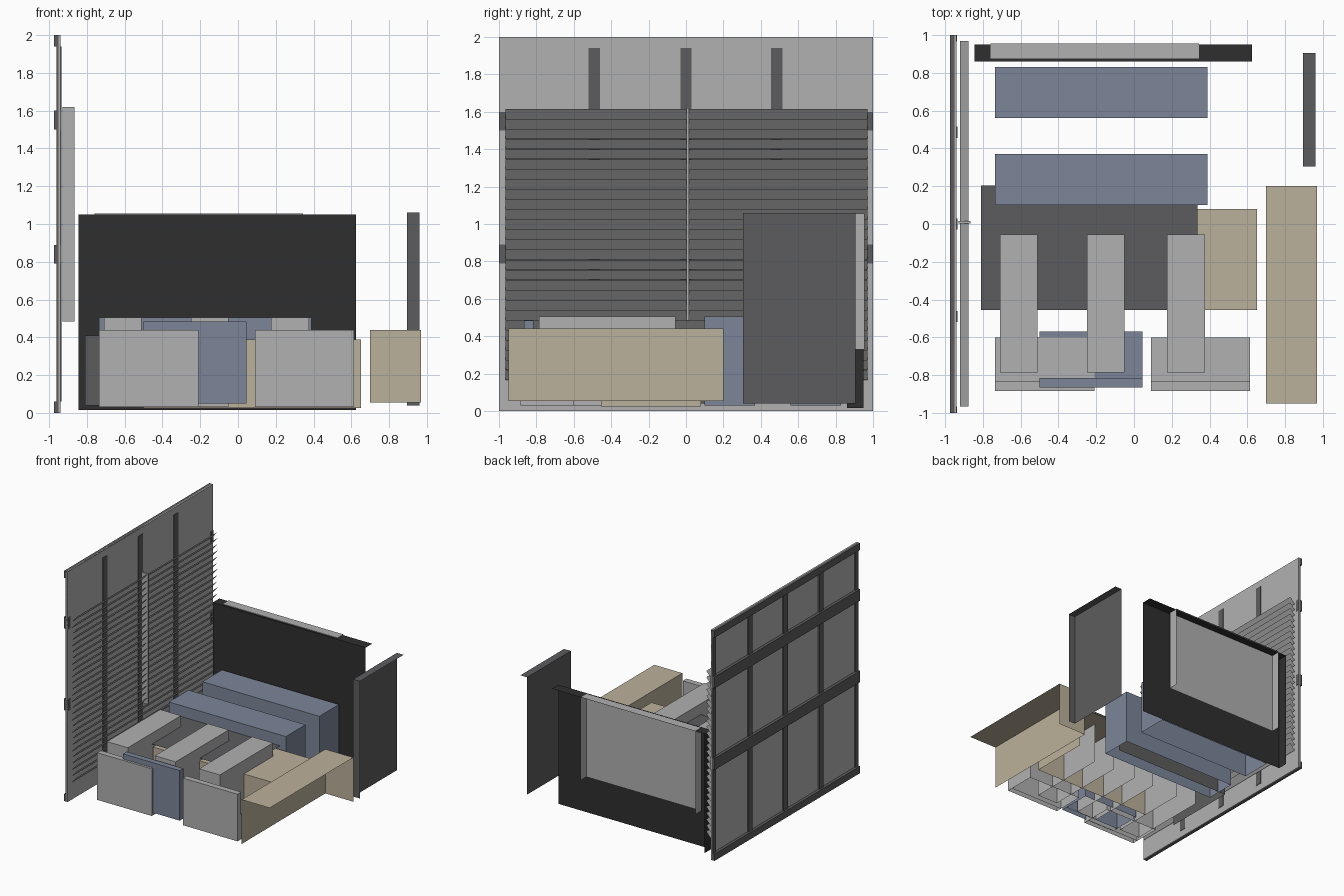
import bpy, bmesh

if "Cube" in bpy.data.objects:
    bpy.data.objects.remove(bpy.data.objects["Cube"])


def mat(name, r, g, b):
    m = bpy.data.materials.new(name)
    m.diffuse_color = (r, g, b, 1)
    m.use_nodes = True
    m.node_tree.nodes["Principled BSDF"].inputs["Base Color"].default_value = m.diffuse_color
    return m


LIGHT = mat("light_grey", .44, .44, .44)
DARK = mat("dark_grey", .108, .108, .113)
BLACK = mat("near_black", .028, .028, .028)
BLUE = mat("slate_blue", .20, .235, .315)
BEIGE = mat("beige", .50, .44, .325)

# corner order for each box side, corner index = 4*x + 2*y + z
SIDES = {"left": (0, 1, 3, 2), "right": (4, 6, 7, 5), "front": (0, 4, 5, 1),
         "back": (2, 3, 7, 6), "bottom": (0, 2, 6, 4), "top": (1, 5, 7, 3)}
ALL = tuple(SIDES)
NO_FLOOR = ("left", "right", "front", "back", "top")


def finish(name, bm, material):
    me = bpy.data.meshes.new(name)
    bm.to_mesh(me)
    bm.free()
    ob = bpy.data.objects.new(name, me)
    me.materials.append(material)
    bpy.context.collection.objects.link(ob)
    return ob


def box(name, material, x, y, z, sides=ALL):
    """Box between given ranges; only the listed sides are built."""
    bm = bmesh.new()
    v = [bm.verts.new((a, b, c)) for a in x for b in y for c in z]
    for s in sides:
        bm.faces.new([v[i] for i in SIDES[s]])
    for q in [q for q in bm.verts if not q.link_faces]:
        bm.verts.remove(q)
    return finish(name, bm, material)


# window wall: pane, rails, mullions, end clips
box("window_pane", LIGHT, (-.95, -.939), (-1, 1), (0, 2))
for n, (z0, z1) in enumerate(((0, .06), (1.94, 2))):
    box(f"window_end_rail_{n}", DARK, (-.975, -.94), (-1, 1), (z0, z1))
for n, (z0, z1) in enumerate(((.79, .89), (1.5, 1.6))):
    box(f"window_middle_rail_{n}", DARK, (-.975, -.949), (-1, 1), (z0, z1))
    for s in (-1, 1):
        y = sorted((s * .965, s))
        box(f"window_clip_{n}_{s}", DARK, (-.975, -.937), y, (z0, z1))
for n, y in enumerate((-.49, 0, .485)):
    box(f"window_mullion_{n}", DARK, (-.96, -.935), (y - .03, y + .03), (.06, 1.94))
for n, (y0, y1) in enumerate(((-1, -.96), (.96, 1))):
    box(f"window_stile_{n}", DARK, (-.96, -.94), (y0, y1), (.06, 1.94))

# blind: tilted single-sheet slats and a pull strip
bm = bmesh.new()
for i in range(27):
    z = .165 + i * .0537
    bm.faces.new([bm.verts.new(p) for p in (
        (-.92, -.965, z), (-.875, -.965, z + .053),
        (-.875, .97, z + .053), (-.92, .97, z))])
finish("blind_slats", bm, LIGHT)
box("blind_pull_strip", LIGHT, (-.93, -.865), (.002, .016), (.485, 1.62))

# back board: open shell with a recessed grey screen shell
box("back_board", BLACK, (-.845, .625), (.86, .95), (.015, 1.05),
    ("front", "top", "left"))
box("back_screen", LIGHT, (-.76, .345), (.875, .955), (.33, 1.055),
    ("front", "top", "right", "left"))

# side screen on the right
box("side_screen", DARK, (.895, .96), (.305, .905), (.04, 1.06),
    ("left", "front", "top"))

# cabinets
box("side_cabinet", BEIGE, (.70, .97), (-.95, .20), (.055, .44),
    ("left", "back", "top"))
box("low_cabinet", BEIGE, (-.50, .65), (-.455, .08), (.025, .388),
    ("front", "right", "top"))
box("low_table", DARK, (-.81, .335), (-.455, .205), (.04, .41),
    ("left", "back", "top"))

# blue benches
for n, y in enumerate((.10, .56)):
    box(f"bench_{n}", BLUE, (-.735, .39), (y, y + .27), (.03, .505), NO_FLOOR)

# long grey stools, open below
for n, x in enumerate((-.71, -.25, .175)):
    box(f"stool_{n}", LIGHT, (x, x + .2), (-.785, -.055), (.03, .505),
        ("left", "right", "front", "top"))

# front chairs: upright back slab and lower seat
for n, (m, x0, x1, y0, y1, z0, z1) in enumerate((
        (LIGHT, -.735, -.21, -.885, -.60, .03, .44),
        (BLUE, -.50, .045, -.865, -.57, .05, .485),
        (LIGHT, .09, .615, -.885, -.60, .03, .44))):
    box(f"chair_back_{n}", m, (x0, x1), (y0, y0 + .05), (z0, z1), NO_FLOOR)
    box(f"chair_seat_{n}", m, (x0, x1), (y0 + .05, y1), (z0, .24),
        ("left", "right", "back", "top"))
